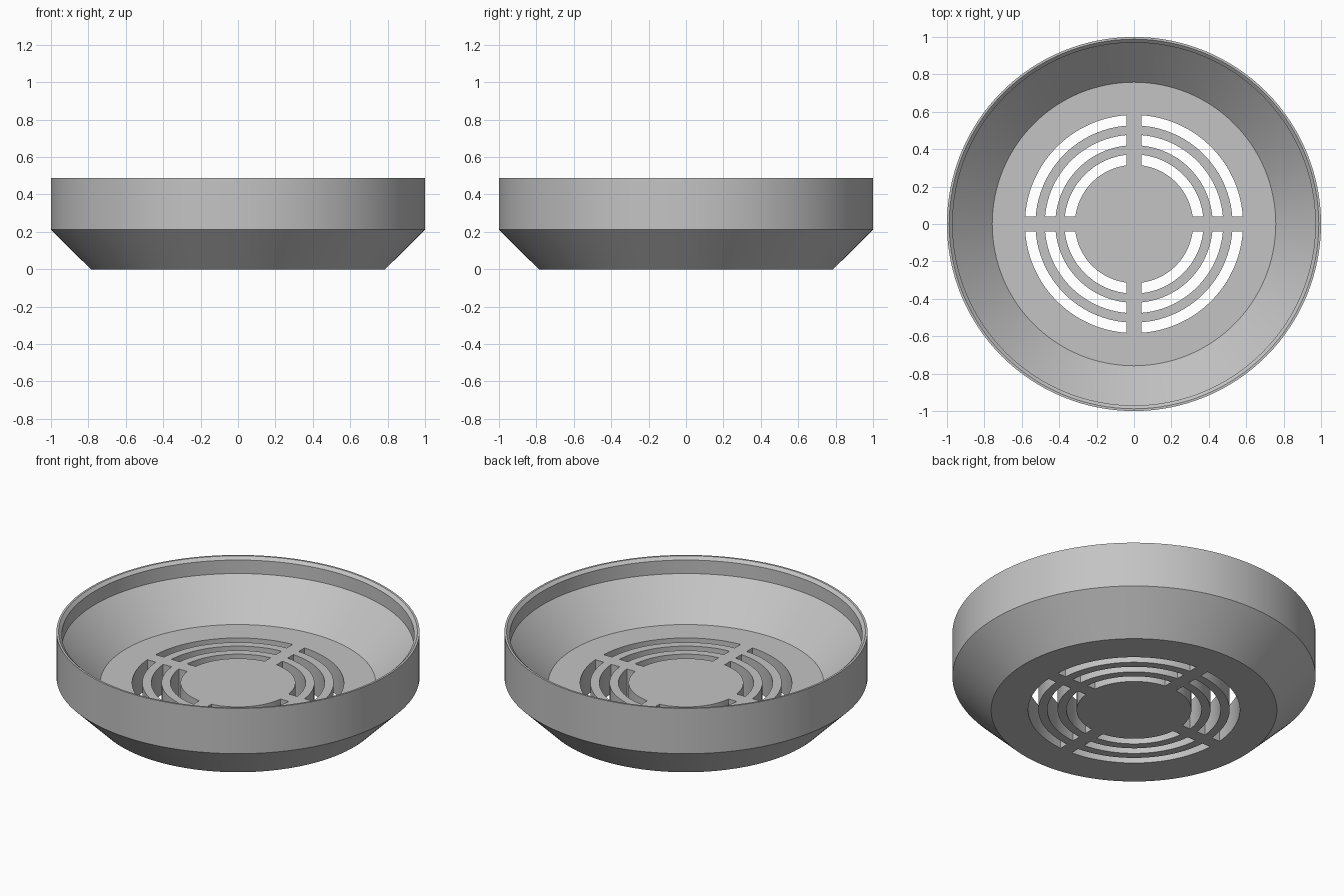
import bpy, bmesh, math

cube = bpy.data.objects.get("Cube")
if cube:
    bpy.data.objects.remove(cube, do_unlink=True)

SEGMENTS = 128
FLOOR = 0.177   # height of the inside floor
BAR = 0.04      # half width of the cross bars between slots

# One flat grey
GREY = (0.55, 0.55, 0.55, 1)
grey = bpy.data.materials.new("plain grey")
grey.use_nodes = True
grey.diffuse_color = GREY
grey.node_tree.nodes["Principled BSDF"].inputs["Base Color"].default_value = GREY


def make_object(name, bm):
    bmesh.ops.recalc_face_normals(bm, faces=bm.faces)
    mesh = bpy.data.meshes.new(name)
    bm.to_mesh(mesh)
    bm.free()
    mesh.materials.append(grey)
    obj = bpy.data.objects.new(name, mesh)
    bpy.context.collection.objects.link(obj)
    return obj


def lathe(bm, profile):
    """Rings of the profile around z, capped at both ends."""
    rings = [[bm.verts.new((r * math.cos(a), r * math.sin(a), z))
              for a in (math.tau * i / SEGMENTS for i in range(SEGMENTS))]
             for r, z in profile]
    for low, high in zip(rings, rings[1:]):
        for i in range(SEGMENTS):
            j = (i + 1) % SEGMENTS
            bm.faces.new((low[i], low[j], high[j], high[i]))
    bm.faces.new(rings[0])
    bm.faces.new(rings[-1])


def slot(bm, inner, outer, quarter, steps=24):
    """Quarter-ring prism whose straight ends run parallel to the cross bars."""
    outline = []
    for radius, order in ((outer, range(steps + 1)), (inner, range(steps, -1, -1))):
        start = math.asin(BAR / radius)
        sweep = math.pi / 2 - 2 * start
        for i in order:
            a = start + sweep * i / steps + quarter * math.pi / 2
            outline.append((radius * math.cos(a), radius * math.sin(a)))
    face = bm.faces.new([bm.verts.new((x, y, -0.1)) for x, y in outline])
    side = bmesh.ops.extrude_face_region(bm, geom=[face])["geom"]
    bmesh.ops.translate(bm, vec=(0, 0, FLOOR + 0.2),
                        verts=[v for v in side if isinstance(v, bmesh.types.BMVert)])


# Dish: outside from the base up, over the bevelled rim, down to the floor
bm = bmesh.new()
lathe(bm, [(0.787, 0), (1, 0.212), (1, 0.487), (0.988, 0.487),
           (0.97, 0.47), (0.97, 0.388), (0.758, FLOOR)])
dish = make_object("vented_dish", bm)

# Three rings of four slots cut through the floor
bm = bmesh.new()
for inner in (0.316, 0.421, 0.527):
    for quarter in range(4):
        slot(bm, inner, inner + 0.056, quarter)
cutter = make_object("slot_cutter", bm)
cutter.hide_render = True

cut = dish.modifiers.new("slots", "BOOLEAN")
cut.operation = "DIFFERENCE"
cut.solver = "EXACT"
cut.object = cutter

bpy.ops.object.select_all(action="DESELECT")
dish.select_set(True)
bpy.context.view_layer.objects.active = dish
bpy.ops.object.modifier_apply(modifier=cut.name)
bpy.data.objects.remove(cutter, do_unlink=True)
bpy.ops.object.shade_smooth_by_angle(angle=math.radians(25))
